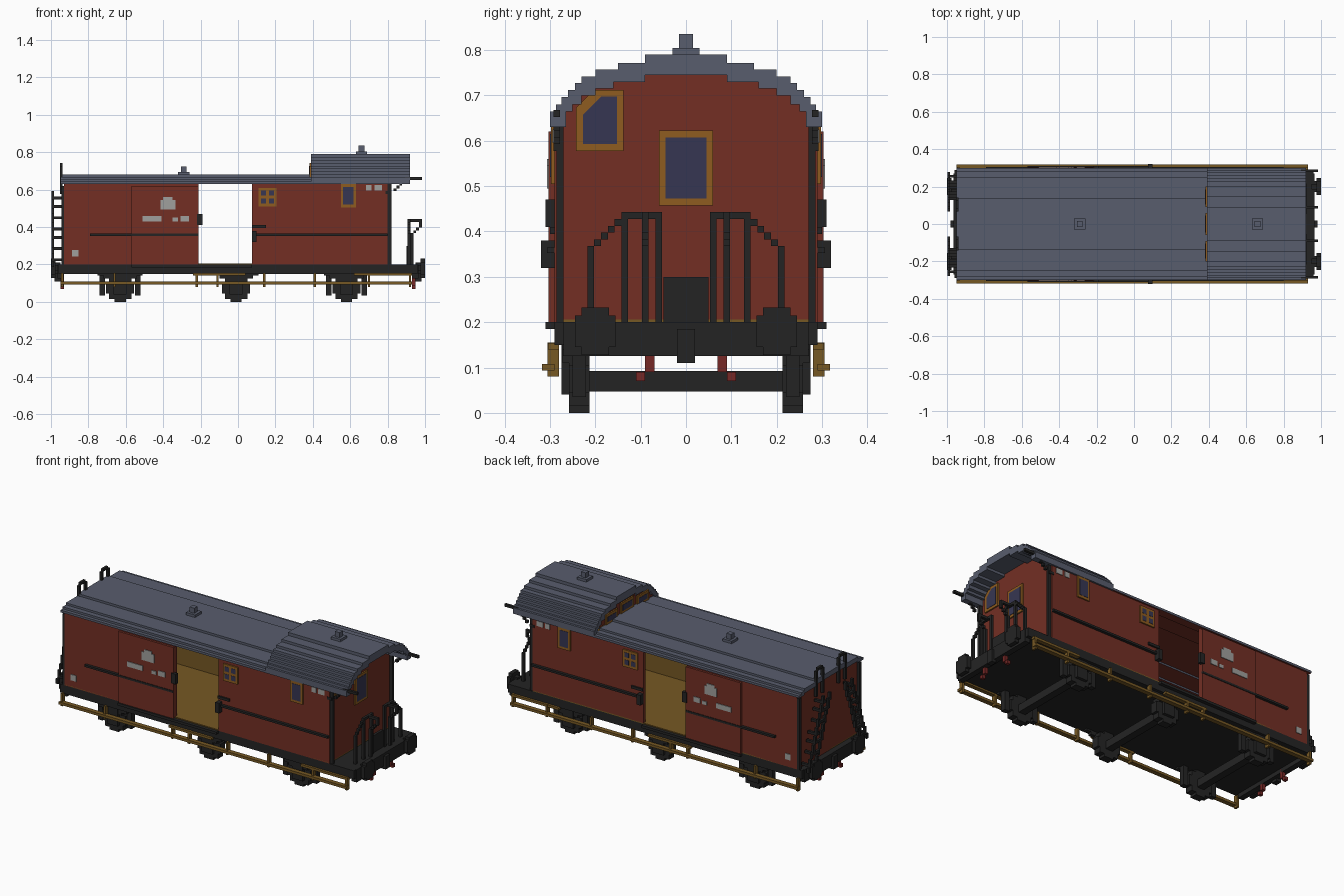
import bpy
import bmesh
from mathutils import Vector

if "Cube" in bpy.data.objects:
    bpy.data.objects.remove(bpy.data.objects["Cube"], do_unlink=True)

UNIT = 0.015          # block size of the stepped style
SIDE = 0.29           # outer face of the side walls
FLOOR = 0.2
EAVES = 0.63
BACK_END, FRONT_END = -0.93, 0.8
DOOR_LEFT, DOOR_RIGHT = -0.21, 0.075
ROOF_STEP = 0.39


def material(name, red, green, blue):
    def linear(value):
        value /= 255
        return ((value + 0.055) / 1.055) ** 2.4
    mat = bpy.data.materials.new(name)
    mat.use_nodes = True
    colour = (linear(red), linear(green), linear(blue), 1)
    mat.diffuse_color = colour
    mat.node_tree.nodes["Principled BSDF"].inputs["Base Color"].default_value = colour
    return mat


body_red = material("body_red", 115, 47, 36)
roof_grey = material("roof_grey", 88, 93, 109)
iron_black = material("iron_black", 36, 36, 36)
plank_wood = material("plank_wood", 118, 88, 36)
frame_orange = material("frame_orange", 142, 92, 32)
glass_blue = material("glass_blue", 54, 54, 82)
chalk_white = material("chalk_white", 160, 160, 158)
hose_red = material("hose_red", 118, 40, 38)


def finish(name, bm, *mats, rule=None):
    """Turn a bmesh into an object; rule picks the second material."""
    bmesh.ops.recalc_face_normals(bm, faces=bm.faces)
    for face in bm.faces:
        face.material_index = int(bool(rule and rule(face)))
    mesh = bpy.data.meshes.new(name)
    bm.to_mesh(mesh)
    bm.free()
    for mat in mats:
        mesh.materials.append(mat)
    obj = bpy.data.objects.new(name, mesh)
    bpy.context.collection.objects.link(obj)
    return obj


def add_box(bm, low, high):
    low, high = Vector(low), Vector(high)
    verts = bmesh.ops.create_cube(bm, size=1)["verts"]
    for vert in verts:
        vert.co = (low + high) / 2 + vert.co * (high - low)


def box(name, xs, ys, zs, *mats, pair=False, rule=None):
    """Box from three ranges, with pair=True repeated on the other side."""
    bm = bmesh.new()
    add_box(bm, (xs[0], ys[0], zs[0]), (xs[1], ys[1], zs[1]))
    if pair:
        add_box(bm, (xs[0], -ys[1], zs[0]), (xs[1], -ys[0], zs[1]))
    return finish(name, bm, *mats, rule=rule)


def path(name, points, mat, size=UNIT):
    """Stepped bar made of blocks along a path, on both sides."""
    bm, done = bmesh.new(), set()
    for start, end in zip(points, points[1:]):
        start, end = Vector(start), Vector(end)
        count = max(1, round(max(abs(c) for c in end - start) / size))
        for i in range(count + 1):
            spot = start.lerp(end, i / count)
            cell = tuple(round(c / size) for c in spot)
            if cell in done:
                continue
            done.add(cell)
            for side in (-1, 1):
                centre = Vector((cell[0], cell[1] * side, cell[2])) * size
                half = Vector((size, size, size)) / 2
                add_box(bm, centre - half, centre + half)
    return finish(name, bm, mat)


def stairs(steps):
    """Symmetric staircase outline from (half width, height) steps."""
    right = []
    for i, (width, top) in enumerate(steps):
        right.append((width, top))
        if i + 1 < len(steps):
            right.append((width, steps[i + 1][1]))
    return [(-w, z) for w, z in reversed(right)] + right


def prism(name, outline, start, end, *mats, axis="x", rule=None):
    bm = bmesh.new()
    place = (lambda d, p: (d, p[0], p[1])) if axis == "x" else (lambda d, p: (p[0], d, p[1]))
    face = bm.faces.new([bm.verts.new(place(start, p)) for p in outline])
    moved = bmesh.ops.extrude_face_region(bm, geom=[face])["geom"]
    shift = Vector(place(end - start, (0, 0)))
    for vert in moved:
        if isinstance(vert, bmesh.types.BMVert):
            vert.co += shift
    return finish(name, bm, *mats, rule=rule)


def disc(radius, x, z):
    """Blocky circle outline."""
    rows = round(radius / UNIT)
    steps = []
    for i in range(rows, 0, -1):
        width = (radius ** 2 - ((i - 0.6) * radius / rows) ** 2) ** 0.5
        steps.append((round(width / UNIT) * UNIT, i * radius / rows))
    top = stairs(steps)
    return [(x + a, z + b) for a, b in top] + [(x - a, z - b) for a, b in top]


# Roofs: stepped arches, shells open underneath
high = [(0.09, 0.79), (0.15, 0.772), (0.2, 0.757), (0.23, 0.742), (0.245, 0.727),
        (0.26, 0.712), (0.275, 0.697), (0.287, 0.68), (0.3, 0.665)]
high_under = [(0.09, 0.745), (0.16, 0.73), (0.2, 0.715), (0.23, 0.7),
              (0.25, 0.68), (0.265, 0.665), (0.285, EAVES)]
low = [(0.14, 0.68), (0.25, 0.667), (0.28, 0.655), (0.3, 0.643)]
low_under = [(0.14, 0.65), (0.25, 0.64), (0.285, EAVES)]


def shell(outer, inner):
    edge, base = outer[-1][0], inner[-1][1]
    return [(-edge, base)] + stairs(outer) + [(edge, base)] + stairs(inner)[::-1]


prism("high_roof", shell(high, high_under), ROOF_STEP, 0.92, roof_grey)
prism("low_roof", shell(low, low_under), -0.95, ROOF_STEP, roof_grey, body_red,
      rule=lambda f: f.normal.z < -0.5)
for x, top in ((-0.29, 0.68), (0.66, 0.79)):
    box("vent_base", (x - 0.03, x + 0.03), (-0.03, 0.03), (top, top + UNIT), roof_grey)
    box("vent_stack", (x - UNIT, x + UNIT), (-UNIT, UNIT), (top, top + 0.045), roof_grey)


# Walls: red outside, planked inside
def inner_face(face):
    return face.normal.y * face.calc_center_median().y < -0.1


for start, end in ((BACK_END, DOOR_LEFT), (DOOR_RIGHT, FRONT_END)):
    box("side_wall", (start, end), (SIDE - 0.02, SIDE), (FLOOR, 0.64), body_red, plank_wood,
        pair=True, rule=inner_face)


def gable(steps):
    edge = steps[-1][0]
    return [(-edge, FLOOR)] + stairs(steps) + [(edge, FLOOR)]


prism("rear_wall", gable(low_under), BACK_END, BACK_END + 0.02, body_red, plank_wood,
      rule=lambda f: f.normal.x > 0.5)
prism("porch_wall", gable(high_under), FRONT_END - 0.02, FRONT_END, body_red, plank_wood,
      rule=lambda f: f.normal.x < -0.5)
lookout = [p for p in stairs(high_under) if p[1] > 0.64]
prism("lookout_wall", lookout, ROOF_STEP + 0.005, ROOF_STEP + 0.02, body_red)
box("inner_floor", (BACK_END, FRONT_END), (-SIDE, SIDE), (FLOOR, FLOOR + 0.006), plank_wood)

# Sliding doors with track, rails and handles
box("sliding_door", (-0.57, DOOR_LEFT), (SIDE, SIDE + 0.013), (FLOOR, 0.62), body_red, pair=True)
box("door_track", (-0.57, DOOR_RIGHT), (SIDE, SIDE + 0.02), (0.185, FLOOR), iron_black, pair=True)
for start, end in ((-0.79, DOOR_LEFT), (DOOR_RIGHT, FRONT_END)):
    box("side_rail", (start, end), (SIDE, SIDE + 0.016), (0.353, 0.365), iron_black, pair=True)
box("door_handle", (-0.22, -0.19), (SIDE, 0.31), (0.41, 0.47), iron_black, pair=True)
box("door_catch", (DOOR_RIGHT, 0.1), (SIDE, 0.32), (0.32, 0.38), iron_black, pair=True)
box("catch_bar", (DOOR_RIGHT, 0.15), (SIDE, 0.3), (0.395, 0.41), iron_black, pair=True)

# Pale blank patches on the sides
for x, z, width, height, face in ((-0.375, 0.52, 0.08, 0.05, 0.303), (-0.375, 0.53, 0.05, 0.06, 0.303),
                                  (-0.46, 0.445, 0.1, 0.03, 0.303), (-0.335, 0.44, 0.03, 0.02, 0.303),
                                  (-0.285, 0.445, 0.045, 0.03, 0.303), (-0.87, 0.26, 0.035, 0.035, SIDE),
                                  (0.7, 0.61, 0.03, 0.03, SIDE), (0.75, 0.61, 0.04, 0.03, SIDE)):
    box("pale_patch", (x - width / 2, x + width / 2), (face, face + 0.004),
        (z - height / 2, z + height / 2), chalk_white, pair=True)

# Side windows
box("side_window_frame", (0.55, 0.63), (SIDE, SIDE + 0.008), (0.505, EAVES), frame_orange, pair=True)
box("side_window_glass", (0.562, 0.618), (SIDE, SIDE + 0.0095), (0.52, 0.615), glass_blue, pair=True)
box("grid_window_frame", (0.11, 0.205), (SIDE, SIDE + 0.008), (0.51, 0.61), frame_orange, pair=True)
for x in (0.122, 0.165):
    for z in (0.525, 0.568):
        box("grid_window_pane", (x, x + 0.028), (SIDE, SIDE + 0.0095), (z, z + 0.028), glass_blue, pair=True)


# End windows
def end_window(name, y, z, width, height, x, out, cut=0):
    for part, mat, inset, depth in (("frame", frame_orange, 0, 0.008), ("glass", glass_blue, UNIT, 0.0095)):
        w, h = width / 2 - inset, height / 2 - inset
        corner = [(y - w, z + h - cut), (y - w + cut, z + h)] if cut else [(y - w, z + h)]
        outline = [(y + w, z + h), (y + w, z - h), (y - w, z - h)] + corner
        prism(name + "_" + part, outline, x, x + out * depth, mat)


end_window("porch_door_window", 0, 0.54, 0.12, 0.165, FRONT_END, 1)
end_window("porch_corner_window", -0.19, 0.645, 0.105, 0.135, FRONT_END, 1, cut=0.04)
end_window("lookout_window", 0, 0.71, 0.12, 0.065, ROOF_STEP, -1)
for y in (-0.145, 0.145):
    end_window("lookout_window", y, 0.695, 0.11, 0.06, ROOF_STEP, -1)

# Underframe and footboards
box("underframe", (-0.96, 0.96), (-SIDE, SIDE), (0.15, FLOOR), iron_black)
for side in (-1, 1):
    ends = sorted((side * 0.93, side * 0.965))
    box("headstock", ends, (-0.27, 0.27), (0.125, FLOOR), iron_black)
box("long_footboard", (-0.95, 0.93), (SIDE, 0.317), (0.093, 0.108), plank_wood, pair=True)
for start, end in ((-0.24, 0.04), (0.62, 0.93)):
    box("upper_footboard", (start, end), (0.28, 0.304), (0.14, 0.154), plank_wood, pair=True)
for x in (-0.94, -0.66, -0.22, -0.11, 0.14, 0.41, 0.7, 0.92):
    box("footboard_bracket", (x - 0.006, x + 0.006), (SIDE - 0.01, 0.305), (0.08, 0.155), plank_wood, pair=True)

# Wheels, axles, springs and brakes
for x in (-0.63, -0.01, 0.58):
    box("axle", (x - 0.022, x + 0.022), (-0.22, 0.22), (0.047, 0.092), iron_black)
    box("axle_box", (x - 0.035, x + 0.035), (0.25, 0.275), (0.04, 0.15), iron_black, pair=True)
    for i in range(3):
        reach = 0.06 + i * 0.03
        box("leaf_spring", (x - reach, x + reach), (0.25, 0.272),
            (0.11 + i * UNIT, 0.126 + i * UNIT), iron_black, pair=True)
    for side in (-1, 1):
        prism("wheel", disc(0.075, x, 0.075), side * 0.213, side * 0.258, iron_black, axis="y")
        if abs(x) > 0.1:
            block = x + side * 0.095
            box("brake_block", (block - UNIT, block + UNIT), (0.22, 0.25), (0.035, 0.15), iron_black, pair=True)

# Buffers, couplings and hoses at both ends
for end in (-1, 1):
    for y in (-0.2, 0.2):
        prism("buffer_shank", disc(0.03, y, 0.18), end * 0.95, end * 0.98, iron_black)
        prism("buffer_plate", disc(0.052, y, 0.18), end * 0.975, end, iron_black)
    near, far = sorted((end * 0.95, end * 0.98))
    box("coupling_hook", (near, far), (-0.02, 0.02), (0.11, 0.185), iron_black)
    path("brake_hose", [(end * 0.95, 0.075, 0.18), (end * 0.95, 0.075, 0.1), (end * 0.95, 0.09, 0.085)],
         hose_red, size=0.02)

# Porch posts, gate, railings and lamp brackets
box("porch_post", (FRONT_END, 0.82), (0.27, 0.285), (FLOOR, 0.665), iron_black, pair=True)
box("porch_gate", (0.9, 0.915), (-0.05, 0.05), (FLOOR, 0.3), iron_black)
path("gate_railing", [(0.91, 0.06, FLOOR), (0.91, 0.06, 0.435), (0.91, 0.13, 0.435),
                      (0.91, 0.215, 0.36), (0.91, 0.215, FLOOR)], iron_black)
path("railing_post", [(0.91, 0.13, FLOOR), (0.91, 0.13, 0.42)], iron_black)
path("porch_handle", [(0.91, 0.09, 0.435), (0.98, 0.09, 0.435), (0.98, 0.09, 0.405), (0.93, 0.09, 0.36),
                      (0.93, 0.09, FLOOR)], iron_black)
path("lamp_bracket", [(FRONT_END, 0.28, 0.58), (0.85, 0.28, 0.61), (0.9, 0.28, 0.655),
                      (0.975, 0.28, 0.655)], iron_black)

# Rear corner posts, slanted ladders and roof hoops
box("rear_post", (-0.945, BACK_END), (0.27, SIDE), (FLOOR, 0.62), iron_black, pair=True)
bottom, top = Vector((-0.99, 0.26, FLOOR)), Vector((-0.99, 0.12, 0.59))
spread = Vector((0, 0.05, 0))
for shift in (-spread, spread * 0.2):
    path("ladder_rail", [bottom + shift, top + shift], iron_black)
for i in range(7):
    step = bottom.lerp(top, (i + 0.5) / 7)
    path("ladder_rung", [step - spread, step], iron_black)
    path("ladder_stay", [step, step + Vector((0.05, 0, 0))], iron_black)
path("roof_hoop", [(-0.945, 0.07, 0.59), (-0.945, 0.07, 0.71), (-0.945, 0.09, 0.735), (-0.945, 0.12, 0.735),
                   (-0.945, 0.14, 0.71), (-0.945, 0.14, 0.59)], iron_black)
